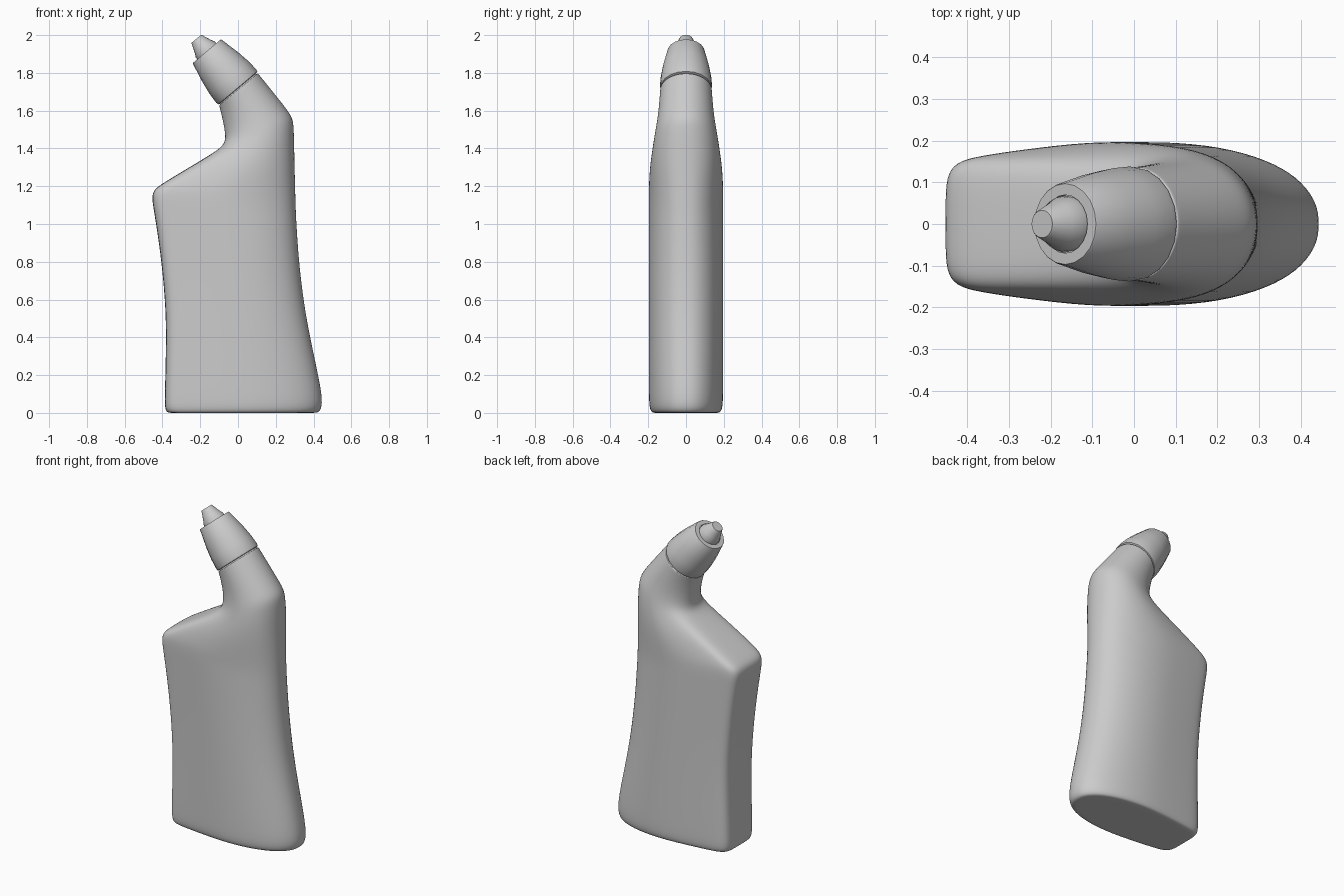
import bpy, bmesh, math
from mathutils import Vector, Matrix

if "Cube" in bpy.data.objects:
    bpy.data.objects.remove(bpy.data.objects["Cube"])


def skin_rings(name, rings, subsurf=0, angle=40):
    """Join closed rings of points into a capped, smooth-shaded object."""
    bm = bmesh.new()
    loops = [[bm.verts.new(p) for p in ring] for ring in rings]
    n = len(loops[0])
    for a, b in zip(loops, loops[1:]):
        for i in range(n):
            j = (i + 1) % n
            bm.faces.new((a[i], a[j], b[j], b[i]))
    bm.faces.new(loops[0][::-1])
    bm.faces.new(loops[-1])
    bmesh.ops.recalc_face_normals(bm, faces=bm.faces)
    me = bpy.data.meshes.new(name)
    bm.to_mesh(me)
    bm.free()
    ob = bpy.data.objects.new(name, me)
    bpy.context.collection.objects.link(ob)
    if subsurf:
        mod = ob.modifiers.new("smooth", 'SUBSURF')
        mod.levels = mod.render_levels = subsurf
    bpy.ops.object.select_all(action='DESELECT')
    ob.select_set(True)
    bpy.context.view_layer.objects.active = ob
    if subsurf:
        bpy.ops.object.shade_smooth()
    else:
        bpy.ops.object.shade_smooth_by_angle(angle=math.radians(angle))
    return ob


# Body cross-section: squared off on the left, elliptical on the right
HALF = [(-1, 0), (-1, .38), (-.985, .64), (-.91, .77), (-.78, .83), (-.5, .91),
        (-.1, 1), (.2, 1), (.5, .92), (.75, .74), (.9, .52), (.985, .26), (1, 0)]


def section(lx, lz, rx, rz, w, t):
    """Cross-section spanning left to right edge; t blends it to an ellipse."""
    left, right = Vector((lx, 0, lz)), Vector((rx, 0, rz))
    mid, half = (left + right) / 2, (right - left) / 2
    front = []
    for i, (u, v) in enumerate(HALF):
        a = math.pi * i / (len(HALF) - 1)
        u = u * (1 - t) - math.cos(a) * t
        v = v * (1 - t) + math.sin(a) * t
        front.append(mid + half * u + Vector((0, -w * v, 0)))
    back = [Vector((p.x, -p.y, p.z)) for p in front[-2:0:-1]]
    return front + back


# Bottle: left x, z, right x, z, half depth, roundness
body = [
    (-.35, 0, .40, 0, .16, 0),
    (-.375, 0, .428, 0, .182, 0),
    (-.388, .025, .447, .03, .195, 0),
    (-.387, .11, .447, .11, .197, 0),
    (-.379, .4, .382, .4, .197, 0),
    (-.385, .6, .347, .6, .197, 0),
    (-.41, .85, .322, .82, .197, 0),
    (-.443, 1.06, .311, 1.0, .197, 0),
    (-.456, 1.135, .308, 1.06, .197, 0),
    (-.448, 1.18, .306, 1.12, .197, 0),
    (-.40, 1.215, .304, 1.19, .197, .03),
    (-.25, 1.305, .301, 1.3, .192, .15),
    (-.12, 1.383, .299, 1.4, .18, .4),
    (-.072, 1.422, .297, 1.5, .169, .7),
    (-.067, 1.47, .292, 1.56, .16, .9),
    (-.08, 1.54, .262, 1.605, .15, 1),
    (-.094, 1.6, .18, 1.708, .142, 1),
    (-.10, 1.625, .109, 1.795, .138, 1),
    (-.101, 1.628, .106, 1.799, .137, 1),
    (-.092, 1.634, .097, 1.791, .125, 1),
    (-.10, 1.65, .085, 1.805, .12, 1),
]
skin_rings("bottle_body", [section(*s) for s in body], subsurf=2)

# Tilted axis shared by cap and nozzle
base = Vector((.0025, 0, 1.716))
axis = Vector((-.645, 0, .764))
frame = Matrix.Translation(base) @ axis.to_track_quat('Z', 'Y').to_matrix().to_4x4()


def lathe(name, profile, sides=20):
    rings = [[frame @ Vector((r * math.cos(2 * math.pi * i / sides),
                              r * math.sin(2 * math.pi * i / sides), h))
              for i in range(sides)] for r, h in profile]
    return skin_rings(name, rings)


# Cap with a shallow recess at its tip
lathe("cap", [(.128, .003), (.136, .006), (.138, .02), (.134, .08), (.123, .15),
              (.099, .257), (.097, .26), (.07, .26), (.07, .25)])
# Nozzle
lathe("nozzle", [(.066, .24), (.066, .272), (.054, .295), (.036, .342), (.033, .346)])
